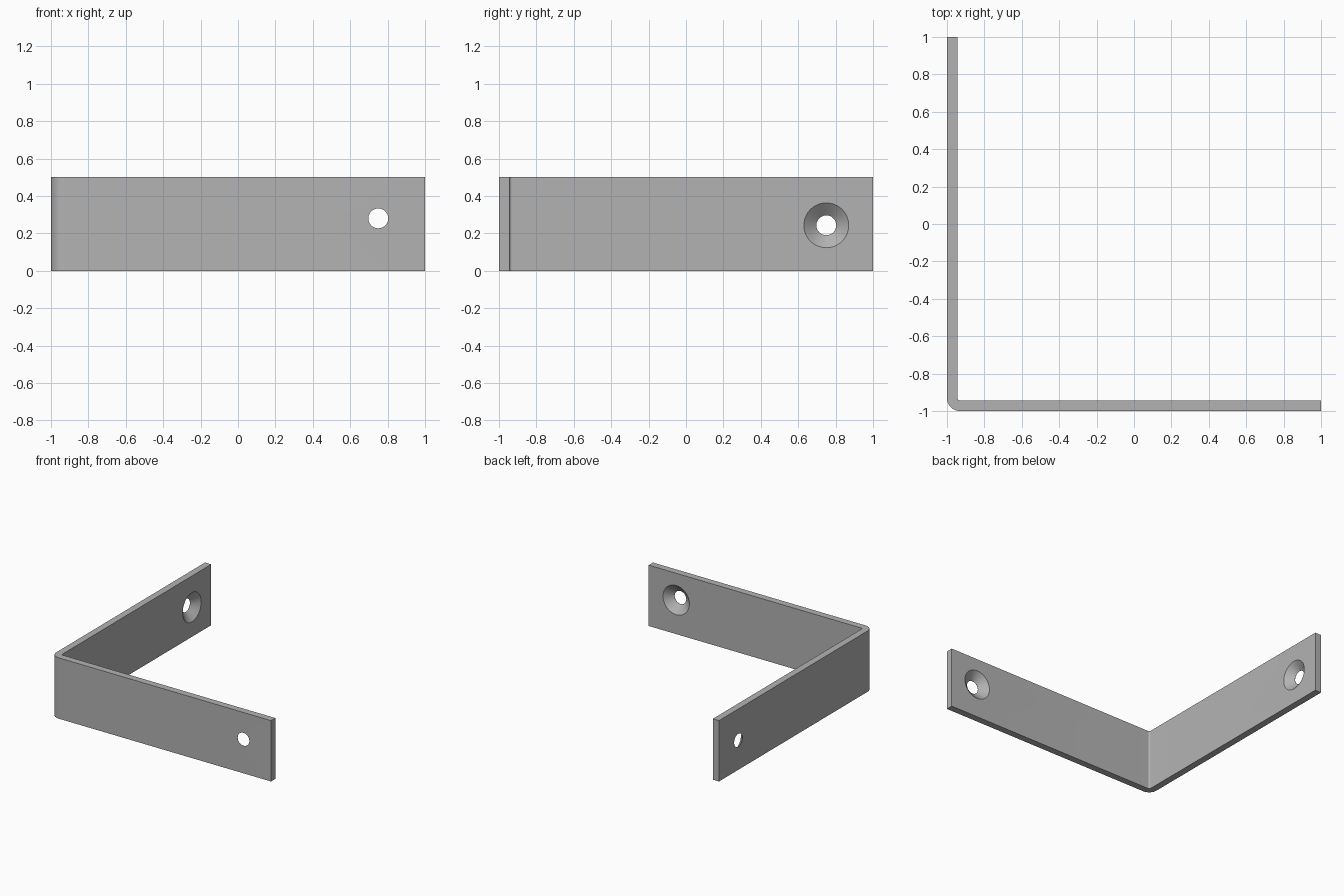
import bpy, bmesh
from math import cos, sin, pi, radians
from mathutils import Matrix

cube = bpy.data.objects.get("Cube")
if cube:
    bpy.data.objects.remove(cube)

HEIGHT, THICK = 0.5, 0.056
OUTER_R, INNER_R = 0.07, 0.014
HOLE_R, SINK_R = 0.053, 0.12

steel = bpy.data.materials.new("grey_steel")
steel.use_nodes = True
grey = (0.45, 0.45, 0.45, 1)
steel.diffuse_color = grey
steel.node_tree.nodes["Principled BSDF"].inputs["Base Color"].default_value = grey


def make_object(name, bm):
    bmesh.ops.recalc_face_normals(bm, faces=bm.faces)
    mesh = bpy.data.meshes.new(name)
    bm.to_mesh(mesh)
    bm.free()
    mesh.materials.append(steel)
    obj = bpy.data.objects.new(name, mesh)
    bpy.context.collection.objects.link(obj)
    return obj


def bend(radius, steps=12):
    """Quarter arc around the corner, from the side leg to the front leg."""
    c = -1 + OUTER_R
    angles = [pi + pi / 2 * i / steps for i in range(steps + 1)]
    return [(c + radius * cos(a), c + radius * sin(a)) for a in angles]


# Bent strip: an L profile with a rounded corner, extruded upwards
inside = -1 + THICK
profile = [(-1, 1)] + bend(OUTER_R) + [(1, -1), (1, inside)]
profile += bend(INNER_R)[::-1] + [(inside, 1)]
bm = bmesh.new()
base = bm.faces.new([bm.verts.new((x, y, 0)) for x, y in profile])
top = bmesh.ops.extrude_face_region(bm, geom=[base])["geom"]
bmesh.ops.translate(bm, vec=(0, 0, HEIGHT),
                    verts=[v for v in top if isinstance(v, bmesh.types.BMVert)])
bracket = make_object("corner_bracket", bm)


def screw_cutter(name, matrix, sides=48):
    """Countersunk screw shape along local z, with the outer face at z = 0."""
    bm = bmesh.new()
    rings = []
    for r, z in [(HOLE_R, -0.05), (HOLE_R, 0.001), (SINK_R, THICK), (SINK_R, THICK + 0.05)]:
        rings.append([bm.verts.new((r * cos(2 * pi * i / sides),
                                    r * sin(2 * pi * i / sides), z)) for i in range(sides)])
    for low, high in zip(rings, rings[1:]):
        for i in range(sides):
            j = (i + 1) % sides
            bm.faces.new((low[i], low[j], high[j], high[i]))
    bm.faces.new(rings[0][::-1])
    bm.faces.new(rings[-1])
    bm.transform(matrix)
    obj = make_object(name, bm)
    obj.hide_render = True
    return obj


# Countersunk holes, widening towards the inside of the corner
cutters = [
    screw_cutter("front_hole_cutter",
                 Matrix.Translation((0.75, -1, 0.28)) @ Matrix.Rotation(radians(-90), 4, "X")),
    screw_cutter("side_hole_cutter",
                 Matrix.Translation((-1, 0.75, 0.243)) @ Matrix.Rotation(radians(90), 4, "Y")),
]
bpy.ops.object.select_all(action="DESELECT")
bracket.select_set(True)
bpy.context.view_layer.objects.active = bracket
for cutter in cutters:
    mod = bracket.modifiers.new(cutter.name, "BOOLEAN")
    mod.operation = "DIFFERENCE"
    mod.solver = "EXACT"
    mod.object = cutter
    bpy.ops.object.modifier_apply(modifier=mod.name)
    bpy.data.objects.remove(cutter)

bpy.ops.object.shade_smooth_by_angle(angle=radians(30))
